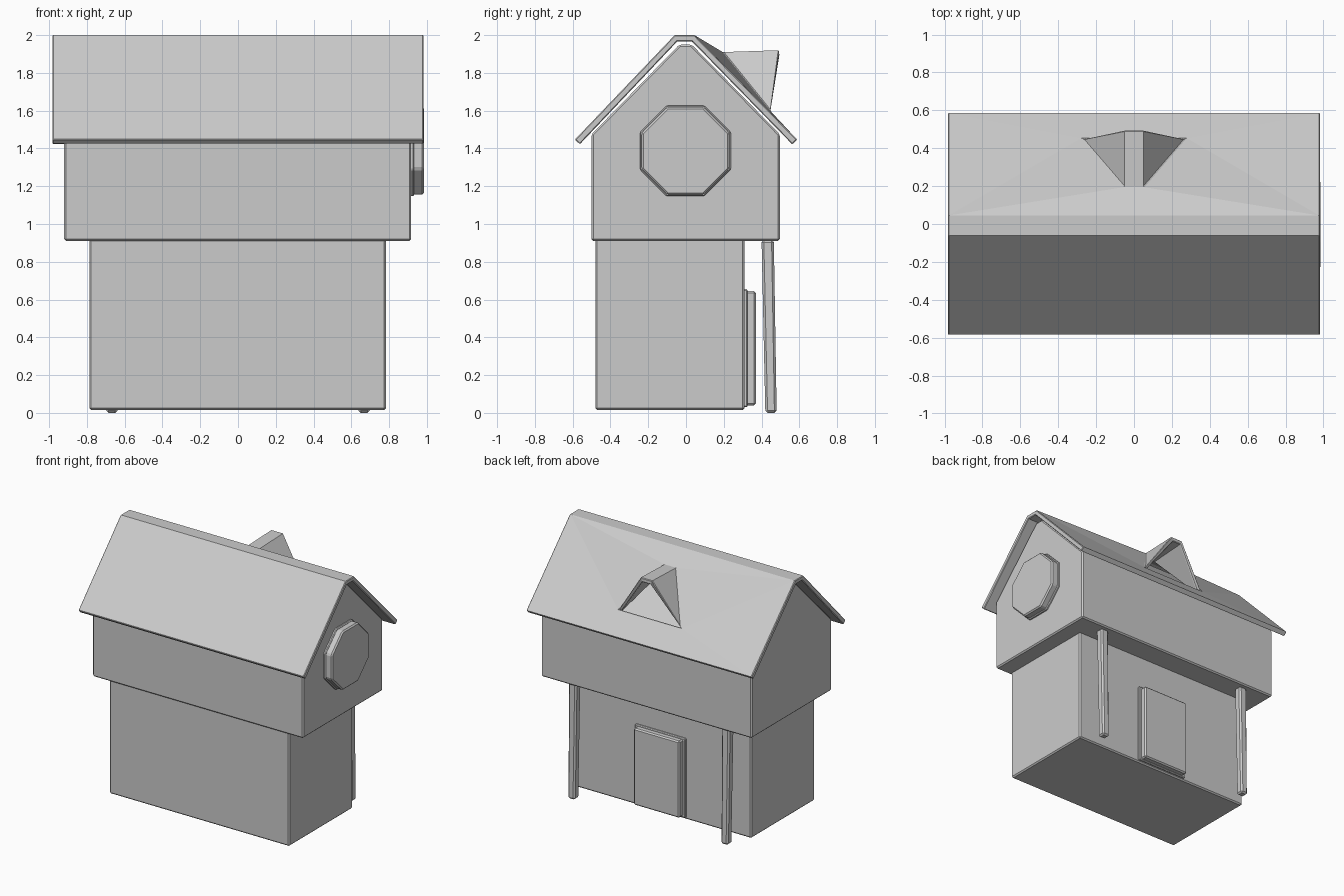
import bpy, bmesh, math

if "Cube" in bpy.data.objects:
    bpy.data.objects.remove(bpy.data.objects["Cube"])


def make(name, verts, faces, bevel=0.01):
    me = bpy.data.meshes.new(name)
    bm = bmesh.new()
    vs = [bm.verts.new(v) for v in verts]
    for f in faces:
        bm.faces.new([vs[i] for i in f])
    bmesh.ops.recalc_face_normals(bm, faces=bm.faces)
    bm.to_mesh(me)
    bm.free()
    ob = bpy.data.objects.new(name, me)
    bpy.context.collection.objects.link(ob)
    if bevel:
        m = ob.modifiers.new("edge", 'BEVEL')
        m.width, m.segments = bevel, 1
    return ob


def loft(name, a, b, bevel=0.01):
    """Solid between two matching outlines."""
    n = len(a)
    faces = [tuple(range(n)), tuple(range(n, 2 * n))]
    faces += [(i, (i + 1) % n, (i + 1) % n + n, i + n) for i in range(n)]
    return make(name, a + b, faces, bevel)


def rect(x0, x1, y0, y1, z):
    return [(x0, y0, z), (x1, y0, z), (x1, y1, z), (x0, y1, z)]


def box(name, x0, x1, y0, y1, z0, z1, bevel=0.01):
    return loft(name, rect(x0, x1, y0, y1, z0), rect(x0, x1, y0, y1, z1), bevel)


def along_x(name, profile, x0, x1, bevel=0.01):
    return loft(name, [(x0, y, z) for y, z in profile],
                [(x1, y, z) for y, z in profile], bevel)


# Ground floor and overhanging upper floor with gables
box("lower_floor", -0.787, 0.783, -0.48, 0.31, 0.015, 0.92)
along_x("upper_floor", [(-0.5, 0.91), (0.497, 0.91), (0.497, 1.475),
                        (0.03, 1.95), (-0.035, 1.95), (-0.5, 1.475)], -0.92, 0.917)

# Door: frame step and panel
box("door_frame", -0.22, 0.22, 0.29, 0.326, 0.03, 0.655, 0.006)
box("door_panel", -0.2, 0.2, 0.30, 0.37, 0.04, 0.645)

# Slightly leaning porch posts
for s, side in ((-1, "left"), (1, "right")):
    c = s * 0.668
    loft("post_" + side, rect(c - 0.03, c + 0.03, 0.42, 0.48, 0.0),
         rect(c - 0.034, c + 0.034, 0.4, 0.465, 0.915), 0.012)


# Octagonal gable window: frame step and panel
def octagon(apothem):
    r = apothem / math.cos(math.pi / 8)
    ang = [math.pi / 8 + i * math.pi / 4 for i in range(8)]
    return [(-0.003 + r * math.cos(t), 1.387 + r * math.sin(t)) for t in ang]


along_x("window_frame", octagon(0.24), 0.89, 0.933, 0.006)
along_x("window_panel", octagon(0.232), 0.90, 0.985)

# Roof shell with an open dormer pulled out of the back slope
W = 0.983
verts = []
for s in (-1, 1):
    verts += [(s * W, -0.588, 1.447),     # 0 front eave
              (s * W, -0.06, 2.0),        # 1 front ridge
              (s * W, 0.045, 2.0),        # 2 back ridge
              (s * W, 0.588, 1.447),      # 3 back eave
              (s * 0.05, 0.195, 1.91),    # 4 dormer ridge start
              (s * 0.27, 0.45, 1.595),    # 5 dormer foot
              (s * 0.05, 0.493, 1.92)]    # 6 dormer peak
faces = [(a, b, b + 7, a + 7) for a, b in ((0, 1), (1, 2), (2, 4), (4, 6), (5, 3))]
for k in (0, 7):
    faces += [(2 + k, 3 + k, 5 + k), (2 + k, 5 + k, 4 + k), (4 + k, 5 + k, 6 + k)]
roof = make("roof", verts, faces, 0)
# make sure the shell thickens downwards
if roof.data.polygons[1].normal.z < 0:
    roof.data.flip_normals()
m = roof.modifiers.new("thickness", 'SOLIDIFY')
m.thickness, m.offset = 0.036, -1
m = roof.modifiers.new("edge", 'BEVEL')
m.width, m.segments, m.limit_method = 0.005, 1, 'ANGLE'
m.angle_limit = math.radians(60)
